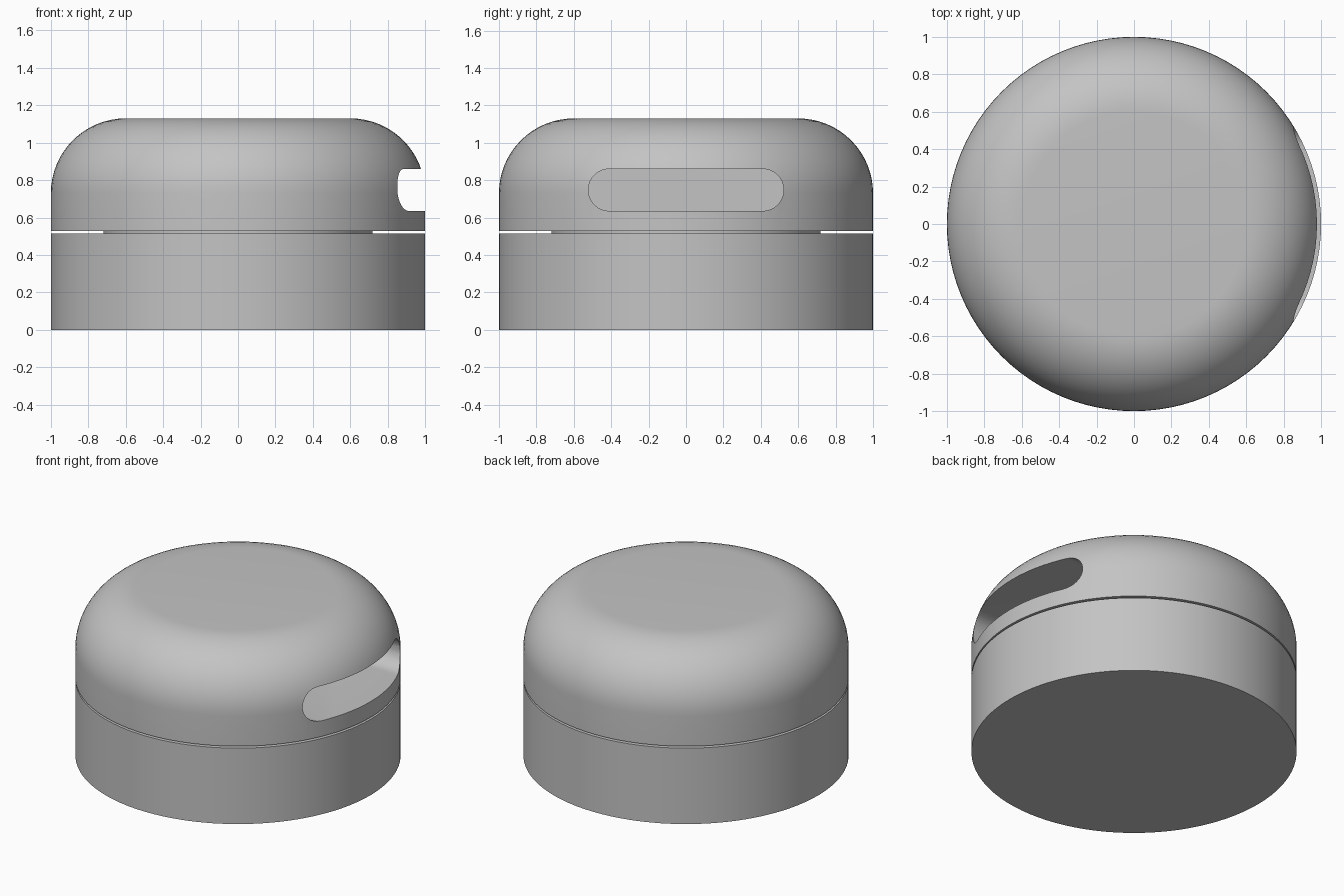
import bpy
import bmesh
from math import sin, cos, pi, radians

SIDES = 96

cube = bpy.data.objects.get("Cube")
if cube:
    bpy.data.objects.remove(cube, do_unlink=True)

grey = bpy.data.materials.new("plain grey")
grey.use_nodes = True
colour = (0.55, 0.55, 0.55, 1)
grey.diffuse_color = colour
grey.node_tree.nodes["Principled BSDF"].inputs["Base Color"].default_value = colour


def make_object(name, bm):
    bmesh.ops.recalc_face_normals(bm, faces=bm.faces)
    mesh = bpy.data.meshes.new(name)
    bm.to_mesh(mesh)
    bm.free()
    mesh.materials.append(grey)
    obj = bpy.data.objects.new(name, mesh)
    bpy.context.collection.objects.link(obj)
    return obj


def lathe(name, profile):
    """Closed solid of revolution with flat caps from (radius, z) points."""
    bm = bmesh.new()
    rings = [[bm.verts.new((r * cos(2 * pi * i / SIDES), r * sin(2 * pi * i / SIDES), z))
              for i in range(SIDES)] for r, z in profile]
    for low, high in zip(rings, rings[1:]):
        for i in range(SIDES):
            j = (i + 1) % SIDES
            bm.faces.new((low[i], low[j], high[j], high[i]))
    bm.faces.new(rings[0])
    bm.faces.new(rings[-1])
    return make_object(name, bm)


def activate(obj):
    bpy.ops.object.select_all(action='DESELECT')
    obj.select_set(True)
    bpy.context.view_layer.objects.active = obj


# Base drum with the narrower neck that leaves a thin gap under the cap
base = lathe("base", [(1, 0), (1, 0.515), (0.72, 0.515), (0.72, 0.53)])

# Cap with a generously rounded shoulder
fillet = 0.4
steps = 16
shoulder = [(0.6 + fillet * cos(pi / 2 * i / steps), 0.73 + fillet * sin(pi / 2 * i / steps))
            for i in range(steps + 1)]
cap = lathe("cap", [(1, 0.528)] + shoulder)

# Round-ended slot cut into the left side of the cap
bm = bmesh.new()
r, half, mid = 0.1125, 0.41, 0.7475
outline = []
for side in (1, -1):
    for i in range(17):
        a = -pi / 2 + pi * i / 16
        outline.append(bm.verts.new((0.4, side * (half + r * cos(a)), mid + side * r * sin(a))))
face = bm.faces.new(outline)
new = bmesh.ops.extrude_face_region(bm, geom=[face])["geom"]
bmesh.ops.translate(bm, vec=(0.8, 0, 0),
                    verts=[v for v in new if isinstance(v, bmesh.types.BMVert)])
cutter = make_object("slot_cutter", bm)
cutter.hide_render = True

cut = cap.modifiers.new("slot", 'BOOLEAN')
cut.operation = 'DIFFERENCE'
cut.solver = 'EXACT'
cut.object = cutter
activate(cap)
bpy.ops.object.modifier_apply(modifier=cut.name)
bpy.data.objects.remove(cutter, do_unlink=True)

# Smooth round walls with crisp rims
for obj in (base, cap):
    activate(obj)
    bpy.ops.object.shade_smooth_by_angle(angle=radians(30))
